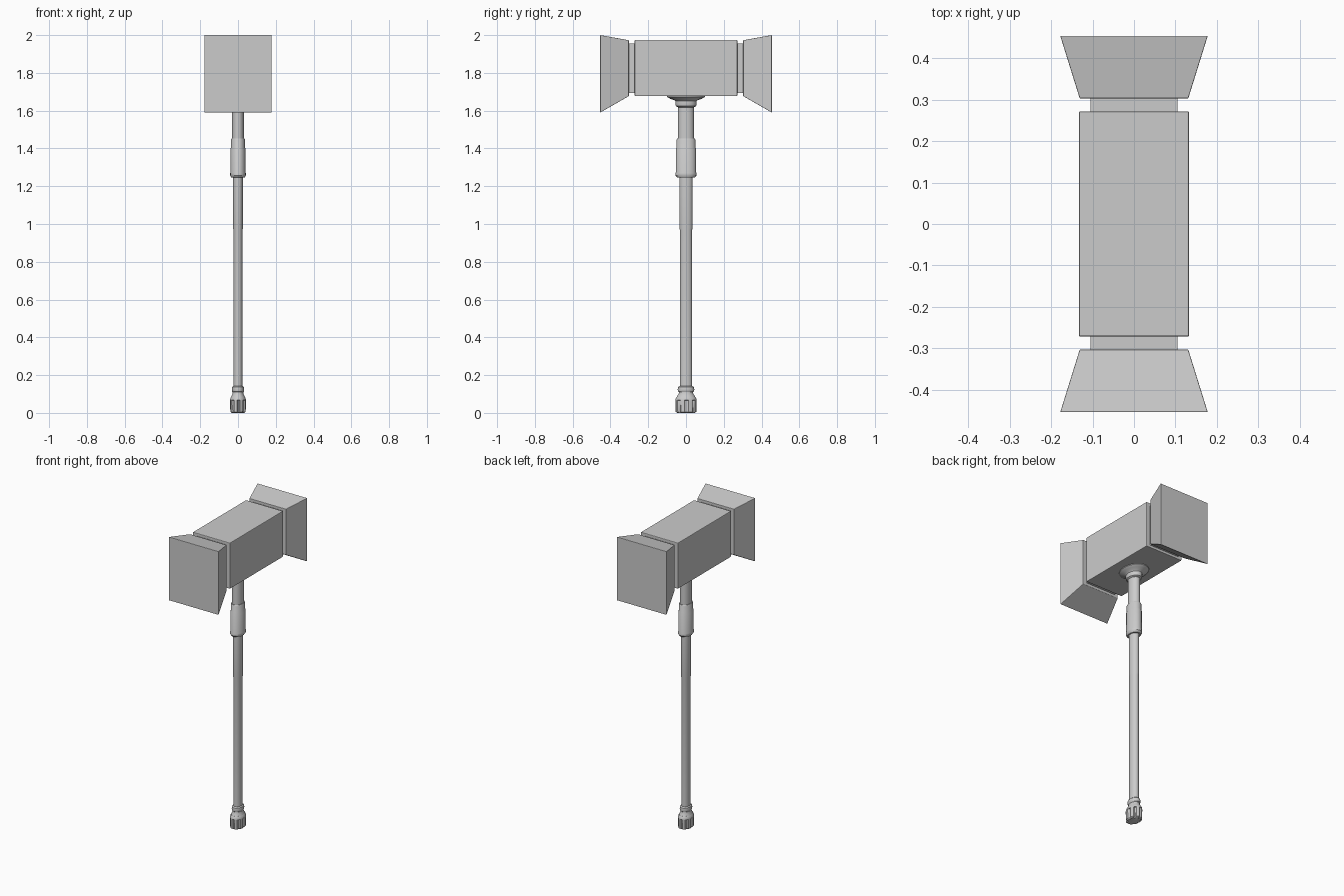
import bpy, bmesh, math

if "Cube" in bpy.data.objects:
    bpy.data.objects.remove(bpy.data.objects["Cube"])

SQUASH = 0.75  # handle parts are oval: narrower in x than in y


def finish(bm, name, bevel=0.0, smooth=True):
    bmesh.ops.recalc_face_normals(bm, faces=bm.faces)
    me = bpy.data.meshes.new(name)
    bm.to_mesh(me)
    bm.free()
    ob = bpy.data.objects.new(name, me)
    bpy.context.collection.objects.link(ob)
    if bevel:
        mod = ob.modifiers.new("edge", 'BEVEL')
        mod.width, mod.segments = bevel, 2
    if smooth:
        bpy.context.view_layer.objects.active = ob
        ob.select_set(True)
        bpy.ops.object.shade_smooth_by_angle(angle=math.radians(35))
        ob.select_set(False)
    return ob


def loft(bm, rings):
    loops = [[bm.verts.new(p) for p in ring] for ring in rings]
    n = len(loops[0])
    for a, b in zip(loops, loops[1:]):
        for i in range(n):
            j = (i + 1) % n
            bm.faces.new((a[i], a[j], b[j], b[i]))
    bm.faces.new(loops[0][::-1])
    bm.faces.new(loops[-1])


def block(name, sections, bevel=0.0):
    """Rectangular sections (y, half width, z low, z high) lofted along y."""
    bm = bmesh.new()
    loft(bm, [[(-w, y, a), (w, y, a), (w, y, b), (-w, y, b)]
              for y, w, a, b in sections])
    return finish(bm, name, bevel, False)


def oval(name, profile, n=24, groove=None):
    """Oval sections (radius, z) stacked along z; groove(i) scales the radius."""
    bm = bmesh.new()
    rings = []
    for r, z in profile:
        ring = []
        for i in range(n):
            a = 2 * math.pi * i / n
            k = r * (groove(i, z) if groove else 1)
            ring.append((k * SQUASH * math.cos(a), k * math.sin(a), z))
        rings.append(ring)
    loft(bm, rings)
    return finish(bm, name)


# Head: central block, recessed necks and flared striking ends
block("head_block", [(-0.272, 0.133, 1.677, 1.974), (0.272, 0.133, 1.677, 1.974)], 0.004)
for s, side in ((-1, "front"), (1, "back")):
    block(side + "_neck", [(s * 0.265, 0.105, 1.693, 1.956),
                           (s * 0.310, 0.105, 1.693, 1.956)])
    block(side + "_striker", [(s * 0.303, 0.131, 1.677, 1.973),
                              (s * 0.454, 0.178, 1.59, 2.0)], 0.002)

# Flared socket under the head
oval("head_socket", [(0.042, 1.618), (0.053, 1.624), (0.056, 1.632), (0.056, 1.650),
                     (0.062, 1.656), (0.084, 1.663), (0.100, 1.673), (0.102, 1.682)])

# Handle: upper shaft, sleeve and long grip
oval("upper_shaft", [(0.042, 1.44), (0.042, 1.63)])
oval("sleeve", [(0.046, 1.245), (0.055, 1.256), (0.055, 1.27), (0.053, 1.275),
                (0.053, 1.40), (0.050, 1.405), (0.050, 1.445), (0.046, 1.452)])
oval("grip", [(0.033, 0.10), (0.033, 0.97), (0.035, 0.98), (0.035, 1.25)])

# Pommel: ring, waist and slotted cap
oval("pommel_ring", [(0.036, 0.108), (0.042, 0.113), (0.044, 0.124),
                     (0.042, 0.136), (0.034, 0.142)])
oval("pommel_waist", [(0.050, 0.078), (0.045, 0.092), (0.038, 0.102), (0.038, 0.112)])
oval("pommel_cap", [(0.046, 0.0), (0.055, 0.006), (0.056, 0.066),
                    (0.056, 0.067), (0.054, 0.078), (0.048, 0.086)], 48,
     lambda i, z: 0.86 if i % 6 in (0, 1) and z < 0.0665 else 1)
